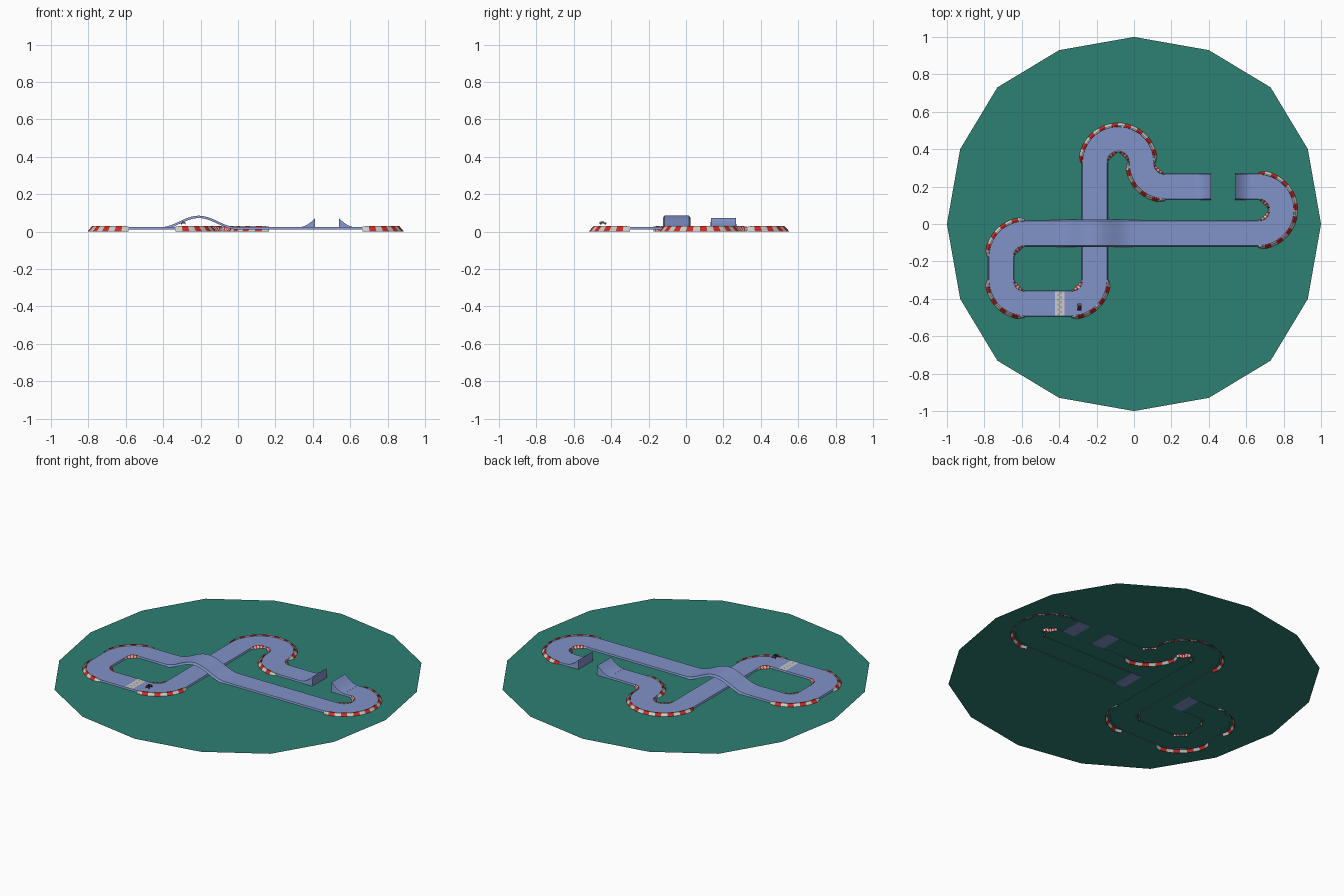
import bpy, bmesh, math
from mathutils import Vector

if "Cube" in bpy.data.objects:
    bpy.data.objects.remove(bpy.data.objects["Cube"])


def material(name, rgb):
    m = bpy.data.materials.new(name)
    m.diffuse_color = (*rgb, 1)
    m.use_nodes = True
    m.node_tree.nodes["Principled BSDF"].inputs["Base Color"].default_value = m.diffuse_color
    return m


GREEN = material("ground_green", (0.026, 0.215, 0.17))
ROAD = material("road_blue", (0.22, 0.29, 0.58))
RED = material("curb_red", (0.62, 0.025, 0.02))
WHITE = material("curb_white", (0.60, 0.60, 0.58))
GREY = material("check_grey", (0.36, 0.38, 0.44))
DARK = material("car_dark", (0.03, 0.03, 0.04))
CAR = material("car_body", (0.20, 0.08, 0.14))

Z_GROUND, Z_ROAD, R = 0.015, 0.024, 0.125   # ground level, road level, bend radius


def make(name, bm, mats, smooth=False):
    bmesh.ops.recalc_face_normals(bm, faces=bm.faces)
    me = bpy.data.meshes.new(name)
    bm.to_mesh(me)
    bm.free()
    for m in mats:
        me.materials.append(m)
    ob = bpy.data.objects.new(name, me)
    bpy.context.collection.objects.link(ob)
    if smooth:
        bpy.ops.object.select_all(action='DESELECT')
        ob.select_set(True)
        bpy.context.view_layer.objects.active = ob
        bpy.ops.object.shade_smooth_by_angle(angle=math.radians(30))
    return ob


def skin(bm, rings, closed=False, rule=None):
    """Join rows of points with quads; rule(i) gives the material index of row i."""
    rows = [[bm.verts.new(p) for p in ring] for ring in rings]
    n = len(rows[0])
    for i in range(len(rows) - 1):
        for j in range(n if closed else n - 1):
            k = (j + 1) % n
            f = bm.faces.new((rows[i][j], rows[i][k], rows[i + 1][k], rows[i + 1][j]))
            if rule:
                f.material_index = rule(i)
    if closed:
        bm.faces.new(rows[0])
        bm.faces.new(rows[-1])


def arc(cx, cy, a0, a1):
    n = max(1, round(abs(a1 - a0) / 7.5))
    return [(cx + R * math.cos(math.radians(a0 + (a1 - a0) * i / n)),
             cy + R * math.sin(math.radians(a0 + (a1 - a0) * i / n)), Z_ROAD) for i in range(n + 1)]


def sweep(name, path, section, closed=False):
    pts = [Vector(p) for p in path]
    rings = []
    for i, p in enumerate(pts):
        t = pts[min(i + 1, len(pts) - 1)] - pts[max(i - 1, 0)]
        side = Vector((t.y, -t.x, 0)).normalized()
        rings.append([p + side * o + Vector((0, 0, dz)) for o, dz in section])
    bm = bmesh.new()
    skin(bm, rings, closed)
    return make(name, bm, [ROAD], True)


# ground: sixteen-sided disc
bm = bmesh.new()
radii = [1.0, 1.012, 1.033, 1.012]
angles = [0, 23.3, 45, 66.7]
bm.faces.new([bm.verts.new((radii[i % 4] * math.cos(a), radii[i % 4] * math.sin(a), Z_GROUND))
              for i in range(16) for a in [math.radians(angles[i % 4] + 90 * (i // 4))]])
make("ground", bm, [GREEN])

# road sections with a low sloping lip on both sides
lip = [(-0.071, -0.012), (-0.066, 0), (0.066, 0), (0.071, -0.012)]
sweep("road_east", [(0.03, -0.05, Z_ROAD)] + arc(0.665, 0.075, -90, 90) + [(0.61, 0.2, Z_ROAD)], lip)
sweep("road_west", [(0.34, 0.2, Z_ROAD)] + arc(0.165, 0.325, 270, 180)
      + arc(-0.085, 0.33, 0, 180) + arc(-0.335, -0.3, 360, 270) + arc(-0.585, -0.3, 270, 180)
      + arc(-0.585, -0.175, 180, 90) + [(-0.45, -0.05, Z_ROAD)], lip)

# bridge slab over the crossing
bridge = []
for i in range(33):
    x = -0.45 + 0.48 * i / 32
    t = max(-1, min(1, (x + 0.21) / 0.205))
    bridge.append((x, -0.05, Z_ROAD + 0.0615 * (0.5 + 0.5 * math.cos(math.pi * t))))
sweep("bridge", bridge, [(-0.074, -0.013), (-0.066, 0), (0.066, 0), (0.074, -0.013)], True)

# two facing jump ramps
for name, x0, x1 in (("ramp_left", 0.33, 0.413), ("ramp_right", 0.623, 0.54)):
    rings = []
    for i in range(11):
        t = i / 10
        x, z = x0 + (x1 - x0) * t, Z_ROAD + 0.0005 + 0.048 * t ** 1.8
        rings.append([(x, 0.129, 0.0125), (x, 0.134, z), (x, 0.266, z), (x, 0.271, 0.0125)])
    bm = bmesh.new()
    skin(bm, rings, True)
    make(name, bm, [ROAD], True)


def curb(name, cx, cy, a0, a1, side):
    stripes = round(abs(a1 - a0) / 90 * 9)
    n = stripes * 3
    rings = []
    for i in range(n + 1):
        u = i / n
        if side > 0:                       # outer curb: short taper at the ends
            k = min(1, 0.35 + min(u, 1 - u) * abs(a1 - a0) / 15)
            prof = [(0.064, 0.022), (0.066, 0.025 + 0.006 * k), (0.072, 0.025 + 0.005 * k),
                    (0.074 + 0.024 * k, 0)]
        else:                              # inner curb: widest in the middle
            k = math.sin(math.pi * u)
            prof = [(0.064, 0.022), (0.066, 0.025 + 0.005 * k), (0.069, 0.025 + 0.004 * k),
                    (0.071 + 0.026 * k, 0)]
        a = math.radians(a0 + (a1 - a0) * u)
        rings.append([(cx + (R + side * o) * math.cos(a), cy + (R + side * o) * math.sin(a), z)
                      for o, z in prof])
    bm = bmesh.new()
    skin(bm, rings, False, lambda i: (i // 3) % 2)
    make(name, bm, [WHITE, RED])


# striped curbs on every bend
bends = [("east_loop", 0.665, 0.075, -90, 90), ("north_loop", -0.085, 0.33, 0, 180),
         ("north_bend", 0.165, 0.325, 180, 270), ("west_bend", -0.585, -0.175, 90, 180),
         ("southwest_bend", -0.585, -0.3, 180, 270), ("south_bend", -0.335, -0.3, 270, 360)]
for name, cx, cy, a0, a1 in bends:
    curb(name + "_outer_curb", cx, cy, a0, a1, 1)
    for k in range((a1 - a0) // 90):
        curb(f"{name}_inner_curb_{k + 1}", cx, cy, a0 + 90 * k, a0 + 90 * k + 90, -1)

# chequered start line
bm = bmesh.new()
for i in range(4):
    for j in range(10):
        x, y = -0.422 + 0.0125 * i, -0.49 + 0.013 * j
        f = bm.faces.new([bm.verts.new((x + dx, y + dy, Z_ROAD + 0.001))
                          for dx, dy in ((0, 0), (0.0125, 0), (0.0125, 0.013), (0, 0.013))])
        f.material_index = 1 if (i + j) % 2 and i % 3 else 0
make("start_line", bm, [WHITE, GREY])


def box(name, centre, size, mat, top=1.0):
    bm = bmesh.new()
    bmesh.ops.create_cube(bm, size=1)
    for v in bm.verts:
        s = top if v.co.z > 0 else 1
        v.co = Vector((v.co.x * size[0] * s, v.co.y * size[1] * s, v.co.z * size[2])) + Vector(centre)
    make(name, bm, [mat])


# tiny hovering car
box("car_body", (-0.292, -0.445, 0.046), (0.02, 0.038, 0.007), CAR)
box("car_cabin", (-0.292, -0.448, 0.0525), (0.016, 0.02, 0.006), DARK, 0.75)
for sx in (-1, 1):
    for sy in (-1, 1):
        box("car_wheel", (-0.292 + sx * 0.01, -0.445 + sy * 0.012, 0.043), (0.004, 0.008, 0.008), DARK)
